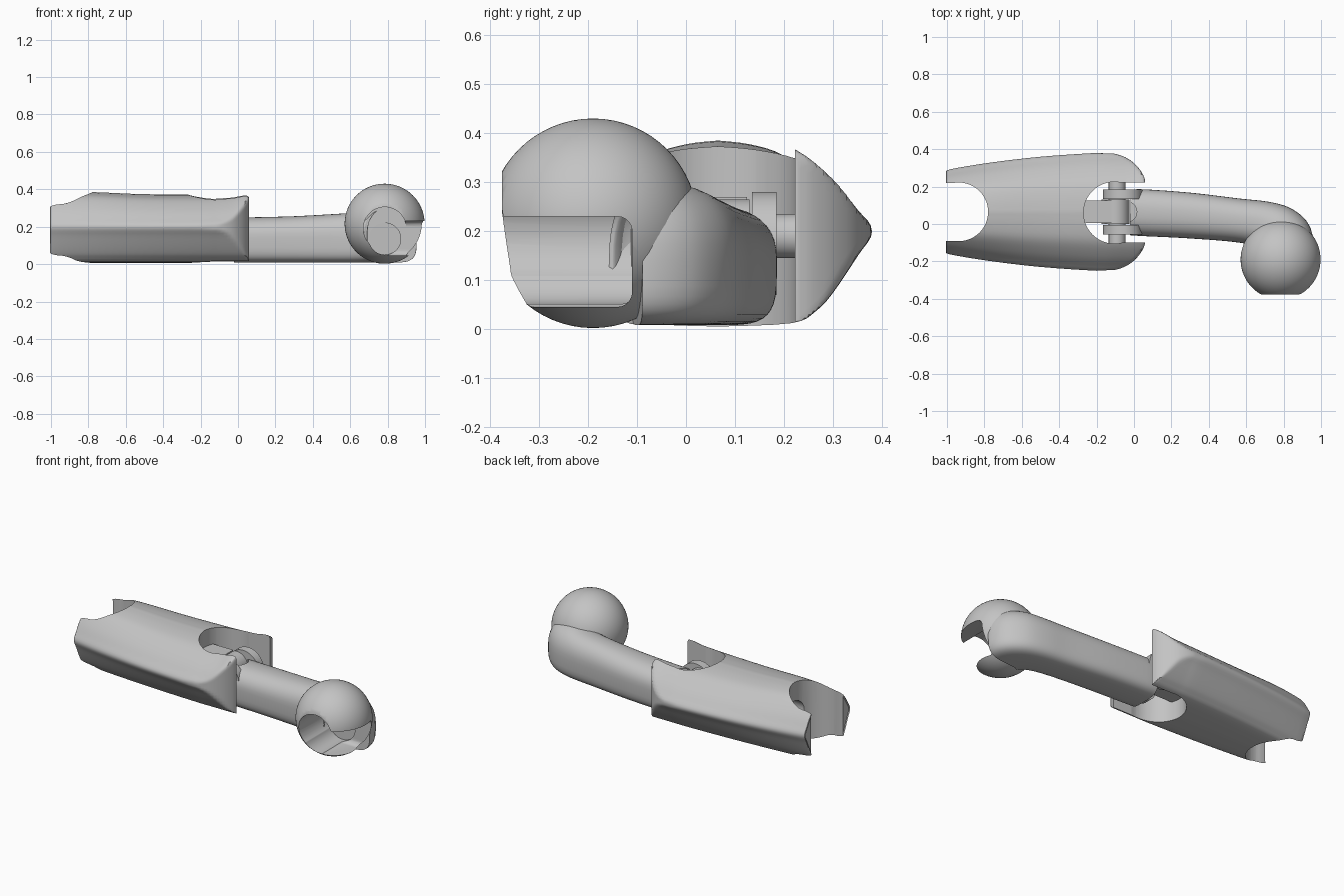
import bpy, bmesh, math
from mathutils import Vector

if "Cube" in bpy.data.objects:
    bpy.data.objects.remove(bpy.data.objects["Cube"], do_unlink=True)

grey = bpy.data.materials.new("plain_grey")
grey.use_nodes = True
COLOUR = (0.55, 0.55, 0.55, 1)
grey.diffuse_color = COLOUR
grey.node_tree.nodes["Principled BSDF"].inputs["Base Color"].default_value = COLOUR


def spline(pts, steps):
    """Smooth curve through points of any dimension."""
    out = []
    for i in range(len(pts) - 1):
        p = [pts[max(0, min(len(pts) - 1, i + k))] for k in (-1, 0, 1, 2)]
        for s in range(steps):
            t = s / steps
            out.append([0.5 * (2 * b + (c - a) * t + (2 * a - 5 * b + 4 * c - d) * t * t
                               + (3 * b - a - 3 * c + d) * t ** 3)
                        for a, b, c, d in zip(*p)])
    return out + [list(pts[-1])]


def loft(name, rings):
    bm = bmesh.new()
    rows = [[bm.verts.new(p) for p in r] for r in rings]
    n = len(rows[0])
    for a, b in zip(rows, rows[1:]):
        for j in range(n):
            k = (j + 1) % n
            bm.faces.new((a[j], a[k], b[k], b[j]))
    bm.faces.new(rows[0][::-1])
    bm.faces.new(rows[-1])
    bmesh.ops.recalc_face_normals(bm, faces=bm.faces)
    me = bpy.data.meshes.new(name)
    bm.to_mesh(me)
    bm.free()
    ob = bpy.data.objects.new(name, me)
    bpy.context.collection.objects.link(ob)
    return ob


def box(name, lo, hi):
    lo, hi = Vector(lo), Vector(hi)
    bpy.ops.mesh.primitive_cube_add(size=1, location=(lo + hi) / 2)
    ob = bpy.context.object
    ob.name = name
    ob.scale = hi - lo
    return ob


def cylinder(name, r, depth, loc, axis="z"):
    rot = {"x": (0, math.pi / 2, 0), "y": (math.pi / 2, 0, 0), "z": (0, 0, 0)}[axis]
    bpy.ops.mesh.primitive_cylinder_add(vertices=48, radius=r, depth=depth, location=loc, rotation=rot)
    bpy.context.object.name = name
    return bpy.context.object


def activate(ob):
    bpy.ops.object.select_all(action="DESELECT")
    ob.select_set(True)
    bpy.context.view_layer.objects.active = ob


def cut(ob, cutters):
    for c in cutters:
        activate(ob)
        m = ob.modifiers.new("cut", "BOOLEAN")
        m.operation, m.solver, m.object = "DIFFERENCE", "EXACT", c
        bpy.ops.object.modifier_apply(modifier=m.name)
        bpy.data.objects.remove(c, do_unlink=True)


def finish(ob, angle=35):
    ob.data.materials.clear()
    ob.data.materials.append(grey)
    activate(ob)
    bpy.ops.object.shade_smooth_by_angle(angle=math.radians(angle))


# Wide outer shell: half section (offset from centre line, height)
MID = 0.065
half = spline([(0, .385), (.08, .377), (.16, .355), (.235, .3), (.285, .245), (.315, .2),
               (.285, .15), (.235, .075), (.2, .037), (.15, .012), (0, .005)], 4)
section = half + [(-o, z) for o, z in half[-2:0:-1]]
# Stations: x, width scale, width limit, upper height scale
stations = spline([(-1, .67, .4, .92), (-.985, .72, .4, .99), (-.78, .83, .4, 1), (-.5, .935, .4, .94),
                   (-.2, 1, .32, .94), (-.1, 1, .31, .97), (-.03, 1, .283, 1), (.02, 1, .24, 1.06),
                   (.05, 1, .195, 1.06), (.06, 1, .165, .98)], 4)


def shell_ring(x, scale, limit, up):
    ring = []
    for o, z in section:
        w = max(-limit, min(limit, o * scale))
        ring.append((x, MID + w, .2 + (z - .2) * (up if z > .2 else 1)))
    return ring


shell = loft("outer_shell", [shell_ring(*s) for s in stations])
cut(shell, [
    cylinder("notch_cutter", .157, 1, (-.937, MID, .2)),
    box("notch_mouth_cutter", (-1.2, MID - .155, -.3), (-.94, MID + .155, .7)),
    cylinder("pocket_cutter", .07, .3, (-.8, MID, .2), "x"),
    cylinder("slot_cutter", .165, 1, (-.105, MID - .005, .2)),
    box("slot_mouth_cutter", (-.1, MID - .165, -.3), (.3, MID + .158, .7)),
])
finish(shell)

# Arm with rounded top and flat underside, bending into the ball
path = spline([(-.02, .062, .122, .25), (.06, .06, .125, .25), (.3, .045, .122, .256),
               (.55, .02, .117, .27), (.68, -.0, .124, .28), (.76, -.03, .137, .295),
               (.805, -.07, .146, .3), (.812, -.1, .143, .3)], 5)
rings = []
for i, (x, y, w, top) in enumerate(path):
    a, b = path[max(0, i - 1)], path[min(len(path) - 1, i + 1)]
    d = Vector((b[0] - a[0], b[1] - a[1])).normalized()
    side = Vector((-d.y, d.x))
    ring = []
    for k in range(40):
        t = math.tau * k / 40
        c, s = math.cos(t), math.sin(t)
        power = .85 if s > 0 else .5
        u = math.copysign(abs(c) ** power, c) * w
        v = math.copysign(abs(s) ** power, s)
        base = .14
        ring.append((x + side.x * u, y + side.y * u, base + v * (top - base if s > 0 else base - .008)))
    rings.append(ring)
arm = loft("arm", rings)
cut(arm, [cylinder("arm_notch_cutter", .055, .3, (-.04, MID, .3))])
finish(arm)

# Hinge inside the slot: tang on the shell, paired cheeks on the arm, axle
tang = box("hinge_tang", (-.3, MID - .06, .12), (-.12, MID + .06, .27))
finish(tang)
for name, sign in (("left_hinge_cheek", 1), ("right_hinge_cheek", -1)):
    cheek = cylinder(name, .105, .05, (-.06, MID + sign * .095, .175), "y")
    finish(cheek)
axle = cylinder("hinge_axle", .045, .345, (-.09, MID, .19), "y")
finish(axle)
hub = cylinder("hinge_hub", .075, .13, (-.1, MID, .19), "y")
finish(hub)

# Hollow ball, opened at the front and along its left flank
bpy.ops.mesh.primitive_uv_sphere_add(segments=64, ring_count=32, radius=.214, location=(.784, -.19, .216))
ball = bpy.context.object
ball.name = "end_ball"
flank = box("flank_cutter", (.785, -.6, .045), (1.2, -.11, .23))
activate(flank)
bpy.ops.object.transform_apply(location=False, rotation=False, scale=True)
bev = flank.modifiers.new("round", "BEVEL")
bev.width, bev.segments = .03, 5
bpy.ops.object.modifier_apply(modifier=bev.name)
cut(ball, [
    box("front_trim_cutter", (.4, -.7, -.2), (1.2, -.376, .7)),
    cylinder("front_opening_cutter", .115, .5, (.785, -.36, .19), "y"),
    flank,
    cylinder("inner_socket_cutter", .085, .3, (.785, -.21, .135), "y"),
])
finish(ball)
